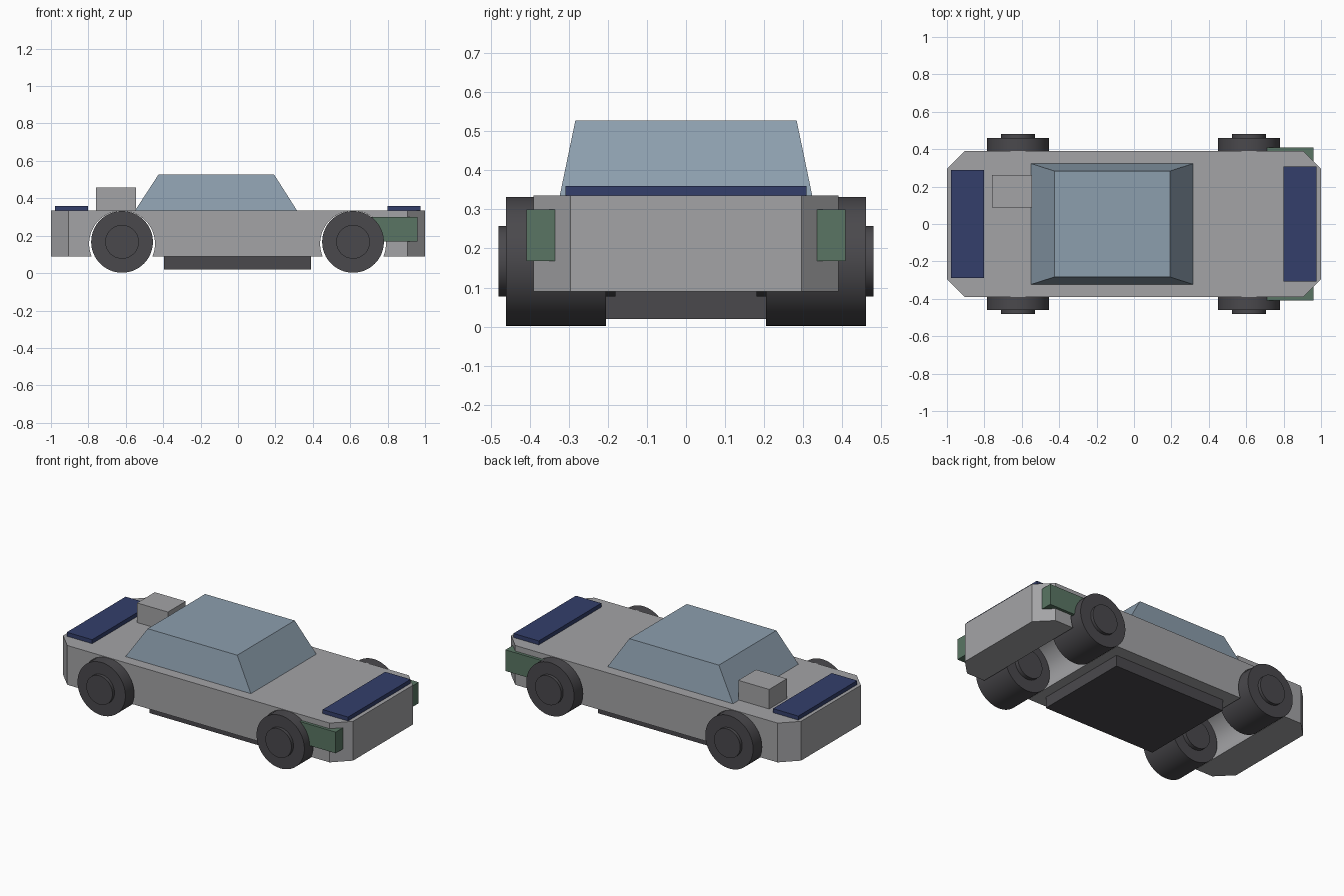
import bpy, bmesh, math

if "Cube" in bpy.data.objects:
    bpy.data.objects.remove(bpy.data.objects["Cube"], do_unlink=True)


def material(name, srgb):
    colour = [((c + 0.055) / 1.055) ** 2.4 for c in srgb] + [1.0]
    mat = bpy.data.materials.new(name)
    mat.use_nodes = True
    mat.diffuse_color = colour
    mat.node_tree.nodes["Principled BSDF"].inputs["Base Color"].default_value = colour
    return mat


GREY = material("body grey", (0.64, 0.64, 0.65))
GLASS = material("cabin blue grey", (0.55, 0.62, 0.68))
NAVY = material("navy", (0.20, 0.245, 0.42))
GREEN = material("bumper green", (0.35, 0.46, 0.39))
DARK = material("dark rubber", (0.29, 0.285, 0.30))


def prism(name, low, high, z0, z1, mat):
    """Solid between two matching outlines at heights z0 and z1."""
    bm = bmesh.new()
    a = [bm.verts.new((x, y, z0)) for x, y in low]
    b = [bm.verts.new((x, y, z1)) for x, y in high]
    bm.faces.new(a)
    bm.faces.new(b)
    for i in range(len(a)):
        j = (i + 1) % len(a)
        bm.faces.new((a[i], a[j], b[j], b[i]))
    bmesh.ops.recalc_face_normals(bm, faces=bm.faces)
    mesh = bpy.data.meshes.new(name)
    bm.to_mesh(mesh)
    bm.free()
    mesh.materials.append(mat)
    obj = bpy.data.objects.new(name, mesh)
    bpy.context.collection.objects.link(obj)
    return obj


def rect(x0, x1, y0, y1):
    return [(x0, y0), (x1, y0), (x1, y1), (x0, y1)]


def box(name, x0, x1, y0, y1, z0, z1, mat):
    outline = rect(x0, x1, y0, y1)
    return prism(name, outline, outline, z0, z1, mat)


def disc(name, x, y0, y1, z, radius, mat):
    """Cylinder lying along y."""
    bpy.ops.mesh.primitive_cylinder_add(
        vertices=64, radius=radius, depth=abs(y1 - y0),
        location=(x, (y0 + y1) / 2, z), rotation=(math.pi / 2, 0, 0))
    obj = bpy.context.object
    obj.name = name
    obj.data.materials.append(mat)
    bpy.ops.object.shade_smooth_by_angle(angle=math.radians(30))
    return obj


# Body with chamfered corners
DECK = 0.335
AXLES = {"front": 0.615, "rear": -0.62}
outline = [(1, -0.295), (1, 0.295), (0.905, 0.39), (-0.905, 0.39),
           (-1, 0.295), (-1, -0.295), (-0.905, -0.39), (0.905, -0.39)]
body = prism("body", outline, outline, 0.09, DECK, GREY)

# Wheel arches cut through the full width
for end, x in AXLES.items():
    cutter = disc("arch_cutter", x, -0.6, 0.6, 0.157, 0.176, GREY)
    cutter.hide_render = True
    mod = body.modifiers.new(end + "_arch", "BOOLEAN")
    mod.operation = "DIFFERENCE"
    mod.solver = "EXACT"
    mod.object = cutter
    bpy.context.view_layer.objects.active = body
    bpy.ops.object.modifier_apply(modifier=mod.name)
    bpy.data.objects.remove(cutter, do_unlink=True)

bpy.ops.object.select_all(action="DESELECT")
body.select_set(True)
bpy.context.view_layer.objects.active = body
bpy.ops.object.shade_smooth_by_angle(angle=math.radians(20))

# Wheels, hubs and bumper blocks on both sides
for side, s in (("left", 1), ("right", -1)):
    for end, x in AXLES.items():
        disc(f"{end}_{side}_wheel", x, s * 0.205, s * 0.46, 0.167, 0.165, DARK)
        disc(f"{end}_{side}_hub", x, s * 0.18, s * 0.48, 0.167, 0.09, DARK)
    y0, y1 = sorted((s * 0.33, s * 0.408))
    box(f"{side}_bumper_block", 0.69, 0.96, y0, y1, 0.168, 0.30, GREEN)

# Tapered cabin
prism("cabin", rect(-0.55, 0.315, -0.323, 0.323),
      rect(-0.425, 0.193, -0.283, 0.283), DECK, 0.527, GLASS)

# Deck panels, rear deck box and underbody
box("front_deck_panel", 0.80, 0.975, -0.308, 0.308, DECK, 0.36, NAVY)
box("rear_deck_panel", -0.978, -0.803, -0.29, 0.29, DECK, 0.36, NAVY)
box("rear_deck_box", -0.758, -0.545, 0.088, 0.263, DECK, 0.457, GREY)
box("underbody", -0.395, 0.39, -0.31, 0.31, 0.02, 0.09, DARK)
